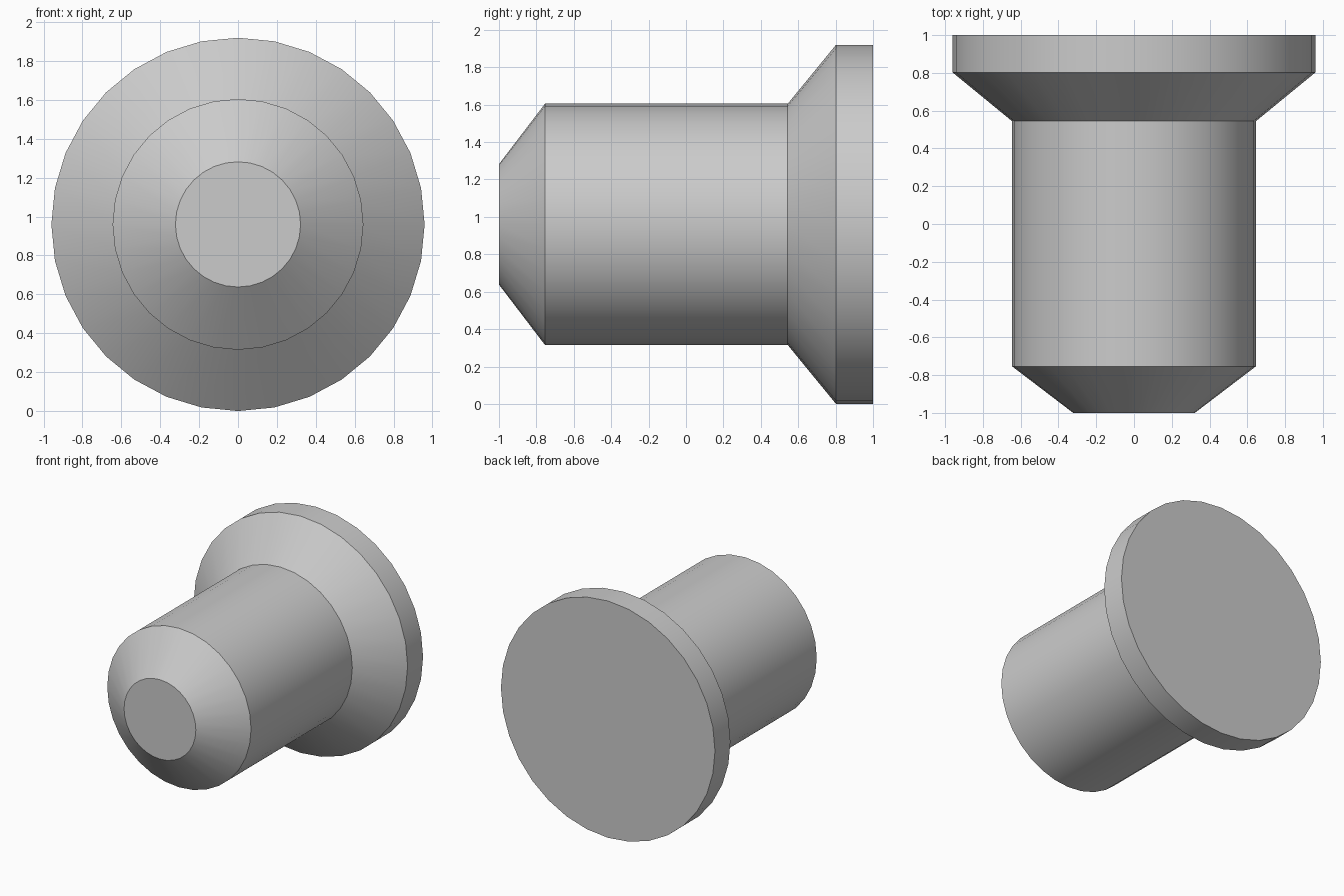
import bpy, bmesh, math

if "Cube" in bpy.data.objects:
    bpy.data.objects.remove(bpy.data.objects["Cube"])

SIDES = 32
R_HEAD, R_BODY, R_TIP = 0.96, 0.645, 0.322

# (y, radius) outline from the tapered tip to the wide head
PROFILE = [(-1.0, R_TIP), (-0.754, R_BODY), (0.544, R_BODY),
           (0.802, R_HEAD), (1.0, R_HEAD)]


def lathe_y(name, profile, centre_z):
    """Closed solid of revolution about the y axis."""
    bm = bmesh.new()
    rings = []
    for y, r in profile:
        rings.append([bm.verts.new((r * math.sin(a), y, centre_z + r * math.cos(a)))
                      for a in (2 * math.pi * i / SIDES for i in range(SIDES))])
    for lower, upper in zip(rings, rings[1:]):
        for i in range(SIDES):
            j = (i + 1) % SIDES
            bm.faces.new((lower[i], lower[j], upper[j], upper[i]))
    # flat end caps
    bm.faces.new(rings[0])
    bm.faces.new(rings[-1])
    bmesh.ops.recalc_face_normals(bm, faces=bm.faces)
    mesh = bpy.data.meshes.new(name)
    bm.to_mesh(mesh)
    bm.free()
    obj = bpy.data.objects.new(name, mesh)
    bpy.context.collection.objects.link(obj)
    return obj


# Headed plug: tip, shaft, flare and disc head in one turned piece
plug = lathe_y("headed_plug", PROFILE, R_HEAD)
bpy.context.view_layer.objects.active = plug
plug.select_set(True)
bpy.ops.object.shade_smooth_by_angle(angle=math.radians(30))
